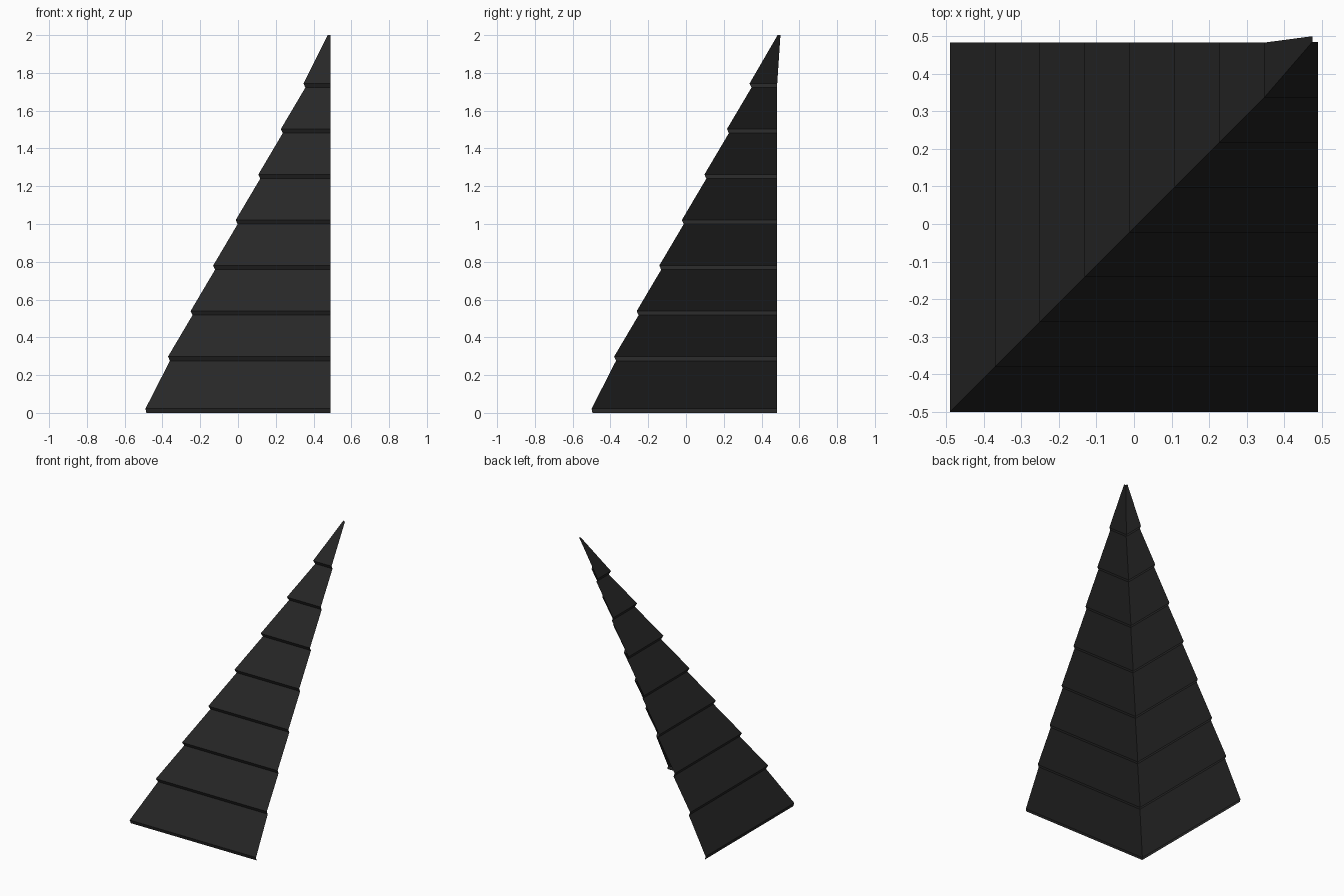
import bpy, bmesh

if "Cube" in bpy.data.objects:
    bpy.data.objects.remove(bpy.data.objects["Cube"])

RIGHT, BACK = 0.49, 0.483      # open edges of the two roof slopes
ROWS = 8
STEP_Z, STEP = 0.241, 0.1195   # rise and inward step per shingle row

# One dark slate colour
slate = bpy.data.materials.new("dark slate")
slate.diffuse_color = (0.020, 0.020, 0.020, 1)
slate.use_nodes = True
slate.node_tree.nodes["Principled BSDF"].inputs["Base Color"].default_value = slate.diffuse_color

bm = bmesh.new()


def ring(x, y, z, right=RIGHT, back=BACK):
    """L-shaped course line: right end, hip corner, back end."""
    return [bm.verts.new(p) for p in ((right, y, z), (x, y, z), (x, back, z))]


# Stepped rings: lip bottom (slightly recessed) and lip top for each row
rings = []
for i in range(ROWS):
    x, y = -0.49 + STEP * i, -0.50 + STEP * i
    z = 0.0 if i == 0 else 0.035 + STEP_Z * i
    inset = 0.005 if i == 0 else 0.010
    rings.append(ring(x + inset, y + inset, z))
    rings.append(ring(x, y, z + 0.022))

# Narrow tip, kicked slightly backwards
rings.append(ring(0.475, 0.485, 2.0, back=0.50))

# Front and left slopes between neighbouring rings
for low, high in zip(rings, rings[1:]):
    for a, b in ((1, 0), (2, 1)):
        bm.faces.new((low[a], low[b], high[b], high[a]))

mesh = bpy.data.meshes.new("corner_roof_shingles")
bm.to_mesh(mesh)
bm.free()
mesh.materials.append(slate)
roof = bpy.data.objects.new("corner_roof_shingles", mesh)
bpy.context.collection.objects.link(roof)
